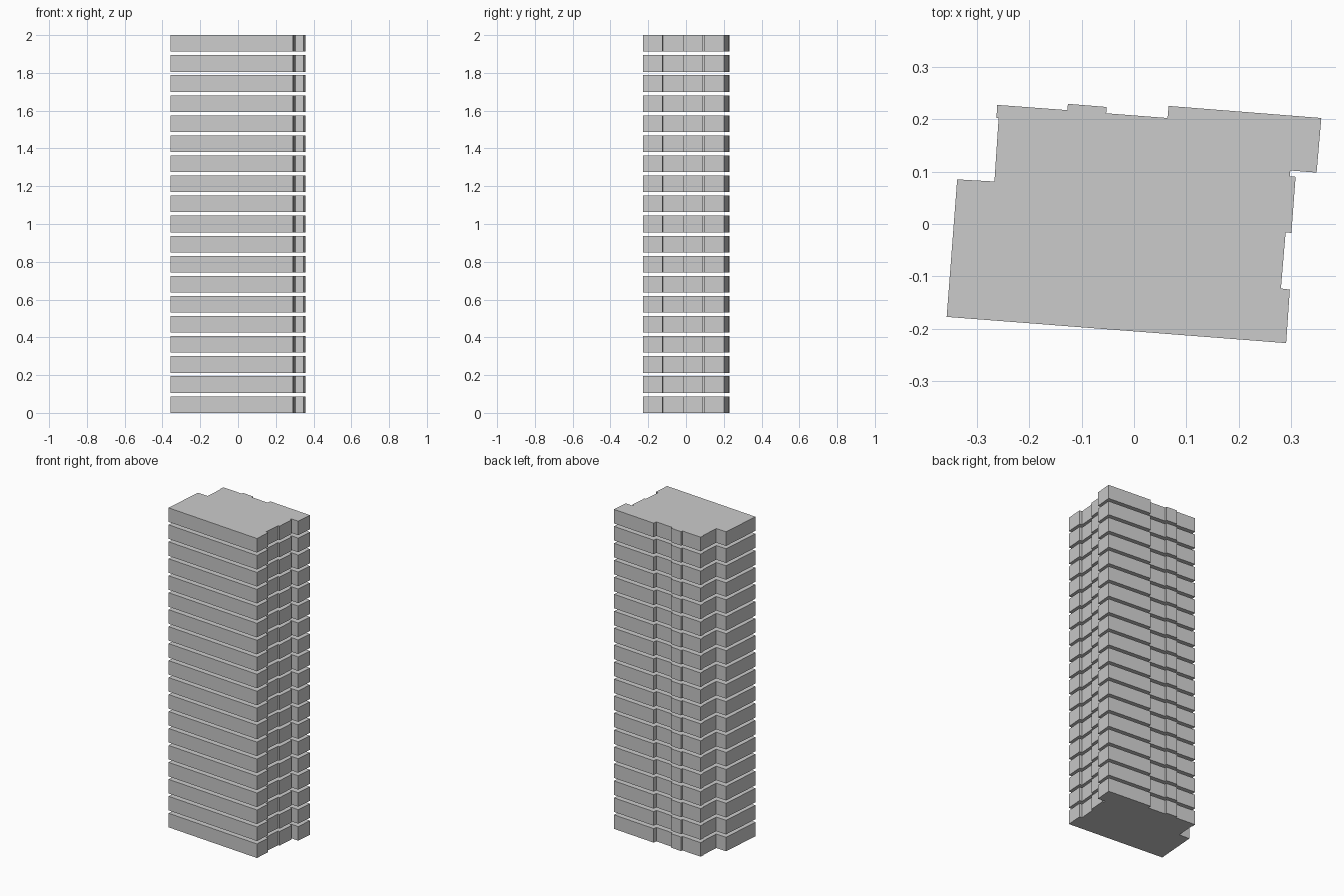
import bpy, bmesh

if "Cube" in bpy.data.objects:
    bpy.data.objects.remove(bpy.data.objects["Cube"])

# Floor plate outline, counter-clockwise from the front left corner
OUTLINE = [
    (-.357, -.177), (.290, -.227), (.297, -.125), (.280, -.123),
    (.289, -.016), (.300, -.017), (.308, .090), (.297, .091),
    (.298, .102), (.348, .098), (.357, .202), (.066, .225),
    (.064, .202), (-.053, .211), (-.052, .223), (-.126, .229),
    (-.127, .217), (-.261, .227), (-.262, .202), (-.258, .202),
    (-.266, .081), (-.337, .085),
]
FLOORS = 19
HEIGHT = 0.088
PITCH = (2.0 - HEIGHT) / (FLOORS - 1)


def floor_mesh():
    bm = bmesh.new()
    base = bm.faces.new([bm.verts.new((x, y, 0)) for x, y in OUTLINE])
    result = bmesh.ops.extrude_face_region(bm, geom=[base], use_keep_orig=True)
    top = [v for v in result["geom"] if isinstance(v, bmesh.types.BMVert)]
    bmesh.ops.translate(bm, verts=top, vec=(0, 0, HEIGHT))
    bmesh.ops.recalc_face_normals(bm, faces=bm.faces)
    mesh = bpy.data.meshes.new("floor")
    bm.to_mesh(mesh)
    bm.free()
    return mesh


# Stack of separate storeys with open gaps between them
mesh = floor_mesh()
for i in range(FLOORS):
    storey = bpy.data.objects.new(f"floor_{i + 1:02d}", mesh)
    storey.location.z = i * PITCH
    bpy.context.collection.objects.link(storey)
